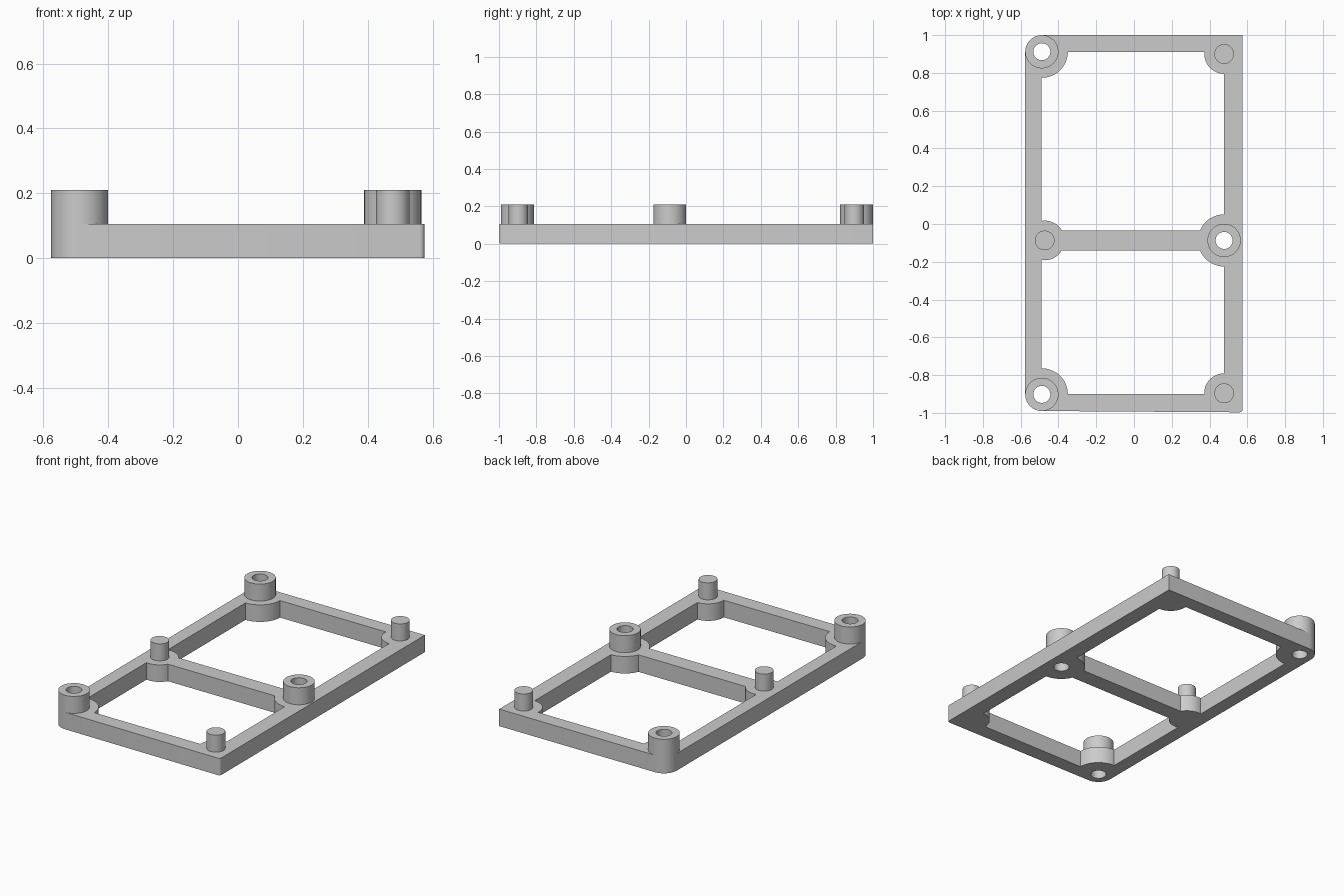
import bpy, bmesh, math

if "Cube" in bpy.data.objects:
    bpy.data.objects.remove(bpy.data.objects["Cube"])

H, TOP = 0.105, 0.21                      # frame height, post height
TUBES = [(-0.488, 0.912), (-0.488, -0.902), (0.477, -0.087)]
PEGS = [(0.477, 0.90), (0.477, -0.896), (-0.473, -0.087)]

grey = bpy.data.materials.new("light grey")
grey.diffuse_color = (0.6, 0.6, 0.6, 1)
grey.use_nodes = True
grey.node_tree.nodes["Principled BSDF"].inputs["Base Color"].default_value = grey.diffuse_color


def prism(name, pts, z0, z1):
    """Extrude a counter-clockwise outline from z0 to z1."""
    bm = bmesh.new()
    face = bm.faces.new([bm.verts.new((x, y, z0)) for x, y in pts])
    up = bmesh.ops.extrude_face_region(bm, geom=[face])["geom"]
    for v in up:
        if isinstance(v, bmesh.types.BMVert):
            v.co.z = z1
    bmesh.ops.recalc_face_normals(bm, faces=bm.faces)
    me = bpy.data.meshes.new(name)
    bm.to_mesh(me)
    bm.free()
    me.materials.append(grey)
    ob = bpy.data.objects.new(name, me)
    bpy.context.collection.objects.link(ob)
    return ob


def arc(c, r, a0, a1, n):
    return [(c[0] + r * math.cos(math.radians(a0 + (a1 - a0) * i / n)),
             c[1] + r * math.sin(math.radians(a0 + (a1 - a0) * i / n))) for i in range(n + 1)]


def cylinder(name, c, r, z0, z1):
    return prism(name, arc(c, r, 0, 360, 48)[:-1], z0, z1)


def rect(name, x0, x1, y0, y1, z0, z1):
    return prism(name, [(x0, y0), (x1, y0), (x1, y1), (x0, y1)], z0, z1)


def combine(target, other, op):
    """Apply a boolean and drop the helper."""
    m = target.modifiers.new(op, "BOOLEAN")
    m.operation, m.object, m.solver = op, other, "EXACT"
    bpy.context.view_layer.update()
    deps = bpy.context.evaluated_depsgraph_get()
    me = bpy.data.meshes.new_from_object(target.evaluated_get(deps))
    target.modifiers.clear()
    target.data = me
    bpy.data.objects.remove(other)


# Outer plate: rounded left corners, nearly square right corners
outline = (arc(TUBES[1], 0.088, 180, 270, 12) + arc((0.56, -0.982), 0.015, -90, 0, 4)
           + [(0.575, 1.0)] + arc(TUBES[0], 0.088, 90, 180, 12))
frame = prism("frame", outline, 0, H)

# Two windows, each leaving round pads around the posts
for y0, y1 in ((-0.035, 0.91), (-0.9, -0.139)):
    window = rect("window_cutter", -0.491, 0.476, y0, y1, -0.1, 0.3)
    for group, r in ((TUBES, 0.138), (PEGS, 0.105)):
        for c in group:
            if y0 - 0.2 < c[1] < y1 + 0.2:
                combine(window, cylinder("pad", c, r, -0.2, 0.4), "DIFFERENCE")
    combine(frame, window, "DIFFERENCE")

# Screw holes through the frame
for c in TUBES:
    combine(frame, cylinder("hole_cutter", c, 0.045, -0.1, 0.3), "DIFFERENCE")

# Hollow standoffs and solid locating pegs
parts = [frame]
for i, c in enumerate(TUBES):
    tube = cylinder(f"standoff_{i + 1}", c, 0.088, H, TOP)
    combine(tube, cylinder("hole_cutter", c, 0.045, -0.1, 0.3), "DIFFERENCE")
    parts.append(tube)
for i, c in enumerate(PEGS):
    parts.append(cylinder(f"peg_{i + 1}", c, 0.052, H, TOP))

# Smooth round walls, sharp edges
for ob in parts:
    bpy.ops.object.select_all(action="DESELECT")
    ob.select_set(True)
    bpy.context.view_layer.objects.active = ob
    bpy.ops.object.shade_smooth_by_angle(angle=math.radians(30))
